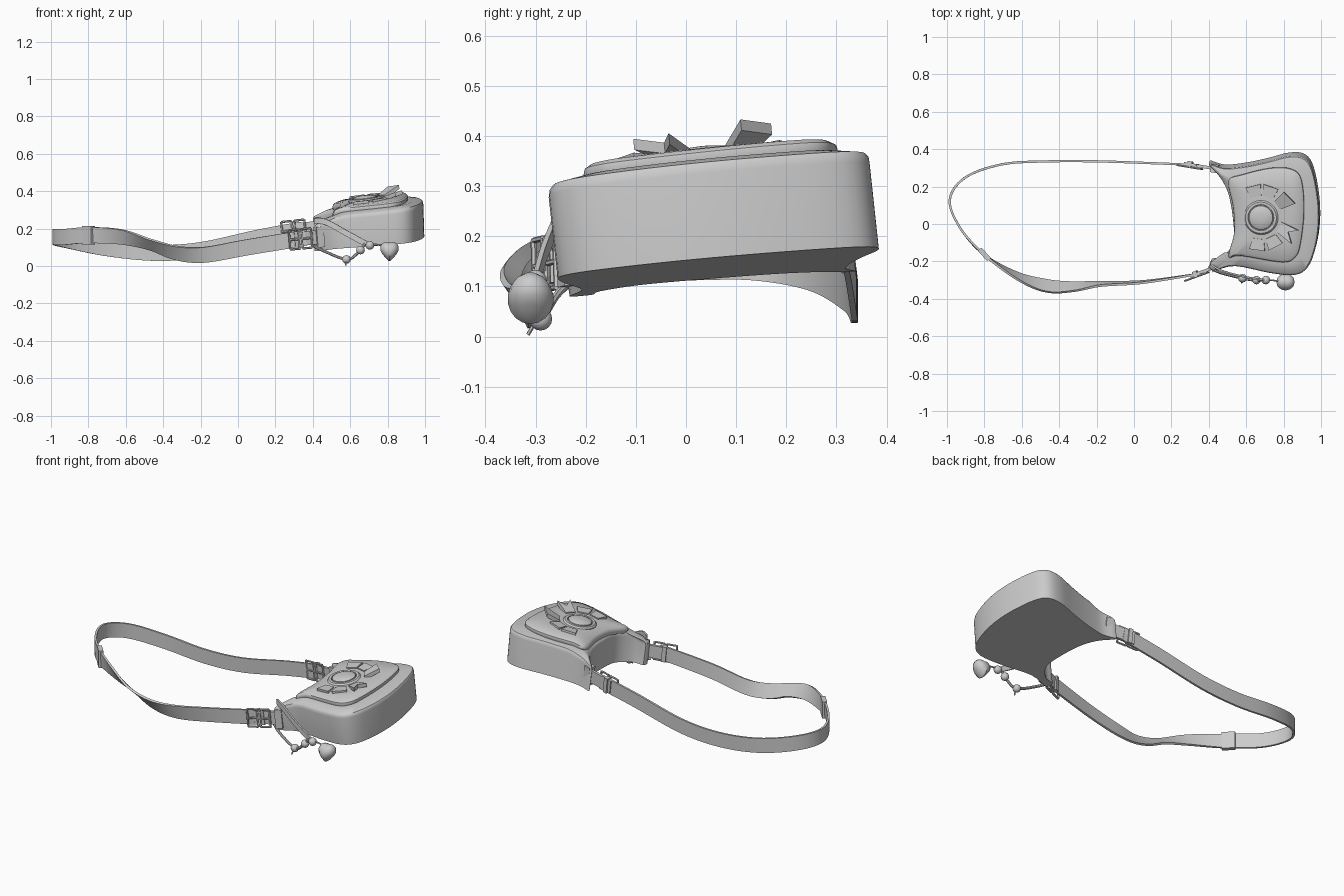
import bpy, bmesh, math
from mathutils import Vector, Matrix

if "Cube" in bpy.data.objects:
    bpy.data.objects.remove(bpy.data.objects["Cube"])

grey = bpy.data.materials.new("plain_grey")
grey.use_nodes = True
grey.diffuse_color = (0.6, 0.6, 0.6, 1)
grey.node_tree.nodes["Principled BSDF"].inputs["Base Color"].default_value = (0.6, 0.6, 0.6, 1)


def finish(name, bm, angle=40):
    bmesh.ops.recalc_face_normals(bm, faces=bm.faces)
    me = bpy.data.meshes.new(name)
    bm.to_mesh(me)
    bm.free()
    me.materials.append(grey)
    ob = bpy.data.objects.new(name, me)
    bpy.context.collection.objects.link(ob)
    bpy.ops.object.select_all(action='DESELECT')
    bpy.context.view_layer.objects.active = ob
    ob.select_set(True)
    bpy.ops.object.shade_smooth_by_angle(angle=math.radians(angle))
    return ob


def loft(name, rings, loop=False, angle=40):
    """Skin a list of closed rings; cap the ends unless the path loops."""
    bm = bmesh.new()
    rows = [[bm.verts.new(p) for p in r] for r in rings]
    n = len(rows[0])
    pairs = list(zip(rows, rows[1:] + rows[:1])) if loop else list(zip(rows, rows[1:]))
    for a, b in pairs:
        for i in range(n):
            j = (i + 1) % n
            bm.faces.new((a[i], a[j], b[j], b[i]))
    if not loop:
        caps = [bm.faces.new(rows[0]), bm.faces.new(rows[-1])]
        bmesh.ops.triangulate(bm, faces=caps)
    return finish(name, bm, angle)


def spline(pts, steps, closed=False):
    """Catmull-Rom samples through points of any dimension."""
    pts = [Vector(p) for p in pts]
    n, out = len(pts), []
    for i in range(n if closed else n - 1):
        p = [pts[(i + k) % n if closed else min(max(i + k, 0), n - 1)] for k in (-1, 0, 1, 2)]
        for s in range(steps):
            t = s / steps
            out.append(p[1] + (p[2] - p[0]) * t / 2
                       + (2 * p[0] - 5 * p[1] + 4 * p[2] - p[3]) * t * t / 2
                       + (3 * p[1] - p[0] - 3 * p[2] + p[3]) * t ** 3 / 2)
    return out if closed else out + [pts[-1]]


def sweep(name, path, width, thick, sides=4, tilts=None, loop=False):
    """Sweep a flat band (4 sides) or a round cord along a path."""
    rings, n = [], len(path)
    for i, p in enumerate(path):
        a, b = (path[i - 1], path[(i + 1) % n]) if loop else (path[max(i - 1, 0)], path[min(i + 1, n - 1)])
        d = (b - a).normalized()
        side = d.cross(Vector((0, 0, 1)))
        side = side.normalized() if side.length > 0.01 else Vector((1, 0, 0))
        up = side.cross(d)
        if tilts:
            turn = Matrix.Rotation(tilts[i], 3, d)
            side, up = turn @ side, turn @ up
        ring = []
        for k in range(sides):
            ang = math.tau * (k + 0.5) / sides
            r = math.sqrt(0.5) if sides == 4 else 0.5
            ring.append(p + up * math.sin(ang) * width * r + side * math.cos(ang) * thick * r)
        rings.append(ring)
    return loft(name, rings, loop)


def ball(name, pos, r, stretch=(1, 1, 1), seg=12):
    bm = bmesh.new()
    bmesh.ops.create_uvsphere(bm, u_segments=seg, v_segments=seg // 2 + 2, radius=r)
    bmesh.ops.scale(bm, vec=stretch, verts=bm.verts)
    bmesh.ops.translate(bm, vec=pos, verts=bm.verts)
    return finish(name, bm)


def top_z(x, y):
    return 0.346 + 0.097 * y + 0.12 * (x - 1) - 0.25 * max(0, 0.56 - x)


def base_z(x, y):
    return 0.11 + 0.09 * y + 0.09 * (x - 0.5)


CENTRE = Vector((0.74, 0.04))


def scaled(outline, s):
    return [CENTRE + (p - CENTRE) * s for p in outline]


# Bag body with two horns that reach for the strap
outline = spline([(0.40, 0.32), (0.46, 0.25), (0.505, 0.16), (0.53, 0.02), (0.53, -0.11),
                  (0.47, -0.19), (0.41, -0.205), (0.42, -0.25), (0.54, -0.225), (0.73, -0.262), (0.86, -0.272),
                  (0.93, -0.23), (0.97, -0.13), (0.99, 0), (0.985, 0.14), (0.955, 0.29),
                  (0.91, 0.355), (0.83, 0.365), (0.71, 0.335), (0.59, 0.31), (0.48, 0.30)], 4, True)
rings = [[(p.x + 0.005, p.y + 0.018, base_z(p.x, p.y)) for p in outline]]
for s, drop in ((1, 0.022), (0.994, 0.008), (0.975, 0), (0.8, -0.012)):
    rings.append([(p.x, p.y, top_z(p.x, p.y) - drop) for p in scaled(outline, s)])
loft("bag_body", rings)

# Front flap lying on the body
flap = spline([(0.505, 0.23), (0.58, 0.265), (0.73, 0.30), (0.84, 0.295), (0.895, 0.24), (0.91, 0.07),
               (0.89, -0.11), (0.86, -0.18), (0.79, -0.205), (0.57, -0.17), (0.505, -0.175), (0.535, -0.05),
               (0.53, 0.09)], 4, True)
loft("flap", [[(p.x, p.y, top_z(p.x, p.y) + lift) for p in scaled(flap, s)]
              for s, lift in ((0.97, 0), (1, 0.018), (0.99, 0.03), (0.94, 0.038), (0.6, 0.046))])

# Round clasp and the raised pieces fanned round it
HUB = Vector((0.68, 0.035, top_z(0.68, 0.035) + 0.04))
TILT = Matrix.Rotation(math.atan(0.097), 4, 'X') @ Matrix.Rotation(-math.atan(0.12), 4, 'Y')
PLACE = Matrix.Translation(HUB) @ TILT


def disc(name, profile):
    loft(name, [[PLACE @ Vector((r * math.cos(math.tau * k / 28), r * math.sin(math.tau * k / 28), z))
                 for k in range(28)] for r, z in profile])


disc("clasp_rim", [(0.092, -0.02), (0.092, 0.006), (0.084, 0.014), (0.07, 0.014), (0.068, 0.006)])
disc("clasp_dome", [(0.066, 0), (0.064, 0.016), (0.05, 0.023), (0.02, 0.027)])


def fan_piece(name, degrees, shape, rise):
    m = PLACE @ Matrix.Rotation(math.radians(degrees), 4, 'Z')
    loft(name, [[m @ Vector((r, w, z + rise * max(0, r - 0.11))) for r, w in shape]
                for z in (-0.01, 0.012)], angle=20)


petal = [(0.115, -0.03), (0.175, -0.042), (0.175, 0.042), (0.115, 0.03)]
for i, deg in enumerate((104, 72, 263, 297)):
    fan_piece(f"petal_{i + 1}", deg, petal, 0.05)
fan_piece("raised_petal", 36, [(0.11, -0.025), (0.2, -0.045), (0.185, 0.04), (0.11, 0.03)], 0.45)
fan_piece("forked_petal", -27, [(0.11, -0.03), (0.21, -0.045), (0.165, 0), (0.21, 0.035), (0.11, 0.03)], 0.25)

# Long shoulder strap: x, y, z, twist
strap = spline([(0.34, 0.315, 0.195, 0), (0.1, 0.325, 0.15, 0), (-0.2, 0.335, 0.085, 0), (-0.45, 0.335, 0.07, 0),
                (-0.7, 0.32, 0.095, 0), (-0.9, 0.25, 0.135, 0), (-0.985, 0.13, 0.155, 0),
                (-0.93, -0.02, 0.155, 0), (-0.8, -0.165, 0.165, 0), (-0.62, -0.28, 0.155, 0.4),
                (-0.47, -0.33, 0.115, 0.85), (-0.33, -0.335, 0.07, 0.6), (-0.18, -0.32, 0.06, 0.25),
                (0.05, -0.31, 0.1, 0.1), (0.36, -0.265, 0.15, 0)], 6)
sweep("shoulder_strap", [p.xyz for p in strap], 0.085, 0.012, tilts=[p.w for p in strap])

# Strap slider on the far curve
slide = [Vector((-0.825, -0.135, 0.165)), Vector((-0.775, -0.19, 0.165))]
sweep("strap_slider", slide, 0.1, 0.026)


# Tabs, keepers and buckles joining strap to horns
def joint(side, pos, end):
    pos, end = Vector(pos), Vector(end)
    d = (end - pos).normalized()
    up = (Vector((0, 0, 1)) - d * d.z).normalized()
    out = d.cross(up) * 0.014
    sweep(side + "_tab", [pos - d * 0.03, end], 0.075, 0.016)
    sweep(side + "_horn_cuff", [end - d * 0.025, end + d * 0.015], 0.11, 0.045)
    for i, shift in enumerate((-0.035, 0.035)):
        c = pos + d * shift
        corners = [c + d * a * 0.028 + up * b * 0.052 + out for a, b in ((-1, -1), (1, -1), (1, 1), (-1, 1))]
        for k in range(4):
            sweep(f"{side}_buckle_{i + 1}_bar_{k + 1}", [corners[k - 1], corners[k]], 0.012, 0.012, 6)
        sweep(f"{side}_buckle_{i + 1}_pin", [c - d * 0.03 + out, c + d * 0.03 + out], 0.012, 0.01, 6)
    sweep(side + "_keeper", [pos - d * 0.012, pos + d * 0.012], 0.09, 0.034)


joint("back", (0.30, 0.318, 0.19), (0.44, 0.295, 0.205))
joint("front", (0.33, -0.268, 0.145), (0.44, -0.228, 0.155))

# Charm loop, beads and heart
sweep("charm_band", spline([(0.41, -0.215, 0.24), (0.47, -0.25, 0.235), (0.58, -0.28, 0.175), (0.70, -0.3, 0.11)], 5),
      0.03, 0.01)
sweep("charm_cord", spline([(0.40, -0.23, 0.11), (0.46, -0.26, 0.08), (0.58, -0.29, 0.035),
                            (0.64, -0.3, 0.07), (0.68, -0.3, 0.12)], 5), 0.016, 0.016, 8)
sweep("heart_link", spline([(0.68, -0.3, 0.12), (0.73, -0.3, 0.115), (0.80, -0.31, 0.11)], 4), 0.01, 0.01, 6)
for i, pos in enumerate([(0.58, -0.29, 0.035), (0.655, -0.3, 0.085), (0.705, -0.3, 0.11)]):
    ball(f"bead_{i + 1}", pos, 0.023)
sweep("cord_tip", [Vector((0.58, -0.3, 0.03)), Vector((0.575, -0.315, 0.004))], 0.008, 0.008, 6)

bm = bmesh.new()
bmesh.ops.create_uvsphere(bm, u_segments=12, v_segments=9, radius=0.05)
for v in bm.verts:
    v.co.z += abs(v.co.x) * 0.35 - 0.008
    if v.co.z < 0:
        v.co.x *= 1 + v.co.z * 6
    v.co.y *= 0.92
bmesh.ops.translate(bm, vec=(0.81, -0.31, 0.083), verts=bm.verts)
finish("heart_charm", bm)
